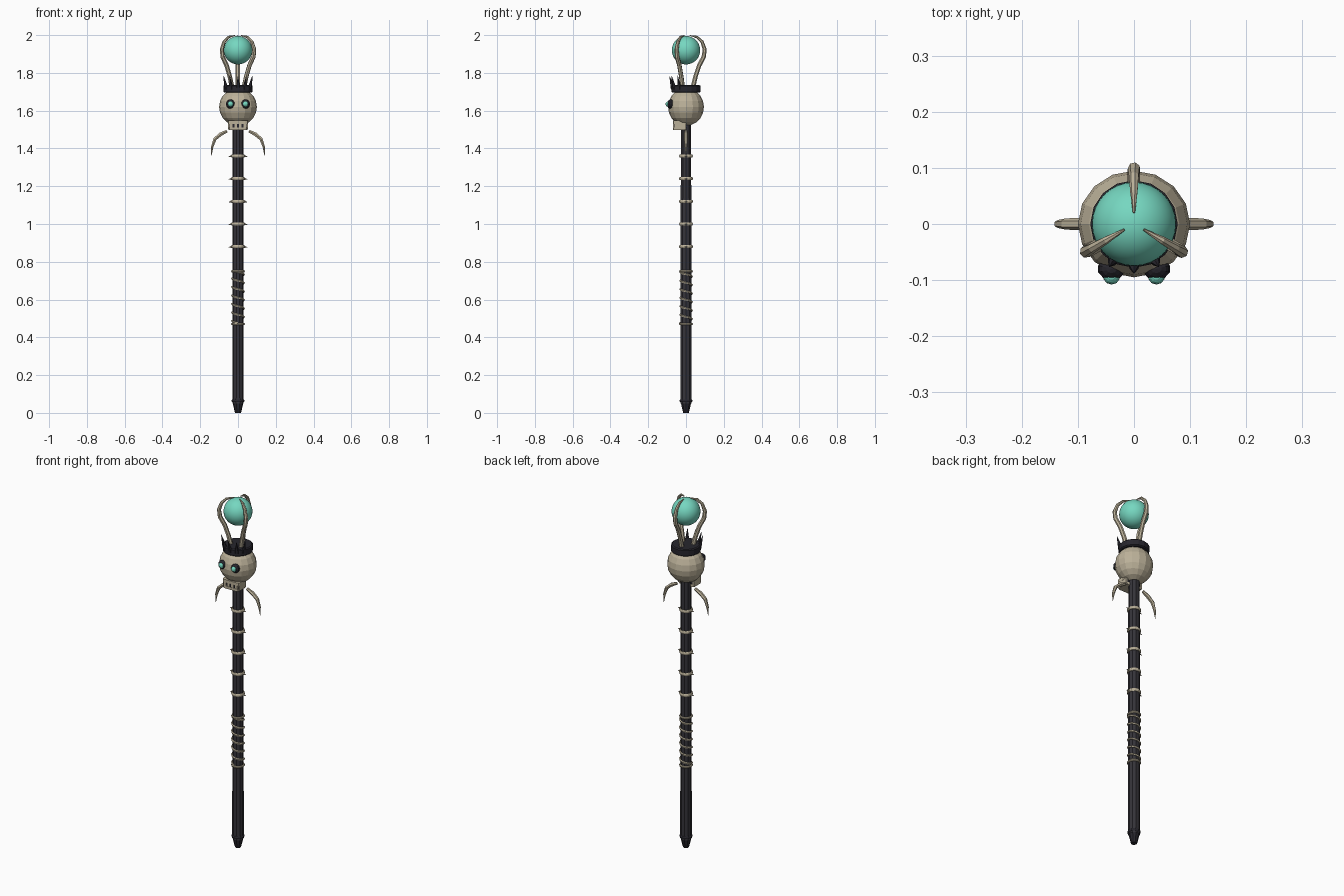
import bpy, bmesh, math
from mathutils import Vector, Matrix

if "Cube" in bpy.data.objects:
    bpy.data.objects.remove(bpy.data.objects["Cube"])

def mat(name, rgb):
    m = bpy.data.materials.new(name)
    m.diffuse_color = (*rgb, 1)
    m.use_nodes = True
    m.node_tree.nodes["Principled BSDF"].inputs["Base Color"].default_value = m.diffuse_color
    return m

BONE = mat("bone", (0.50, 0.44, 0.32))
WOOD = mat("dark_wood", (0.036, 0.034, 0.042))
IRON = mat("black_iron", (0.020, 0.019, 0.026))
TEAL = mat("teal_glow", (0.18, 0.68, 0.53))

def finish(name, bm, material, smooth=False):
    bmesh.ops.recalc_face_normals(bm, faces=bm.faces)
    me = bpy.data.meshes.new(name)
    bm.to_mesh(me)
    bm.free()
    me.materials.append(material)
    for p in me.polygons:
        p.use_smooth = smooth
    ob = bpy.data.objects.new(name, me)
    bpy.context.collection.objects.link(ob)
    return ob

def lathe(name, profile, sides, material, closed=False):
    """Revolve (radius, z) points about the z axis."""
    bm = bmesh.new()
    rings = [[bm.verts.new((r * math.cos(2 * math.pi * i / sides), r * math.sin(2 * math.pi * i / sides), z))
              for i in range(sides)] for r, z in profile]
    pairs = list(zip(rings, rings[1:])) + ([(rings[-1], rings[0])] if closed else [])
    for a, b in pairs:
        for i in range(sides):
            j = (i + 1) % sides
            bm.faces.new((a[i], a[j], b[j], b[i]))
    if not closed:
        bm.faces.new(rings[0])
        bm.faces.new(rings[-1])
    return finish(name, bm, material)

def sweep(name, points, radii, sides, material):
    """Tapered tube along a path."""
    bm = bmesh.new()
    pts = [Vector(p) for p in points]
    rings = []
    for i, p in enumerate(pts):
        t = (pts[min(i + 1, len(pts) - 1)] - pts[max(i - 1, 0)]).normalized()
        out = Vector((-p.y, p.x, 0)).normalized()      # sideways from the staff axis
        u = (out - t * out.dot(t)).normalized()
        v = t.cross(u)
        rings.append([bm.verts.new(p + radii[i] * (u * math.cos(a) + v * math.sin(a)))
                      for a in (2 * math.pi * k / sides for k in range(sides))])
    for a, b in zip(rings, rings[1:]):
        for i in range(sides):
            j = (i + 1) % sides
            bm.faces.new((a[i], a[j], b[j], b[i]))
    bm.faces.new(rings[0])
    bm.faces.new(rings[-1])
    return finish(name, bm, material)

def ball(name, centre, scale, seg, rings, material, smooth=False):
    bm = bmesh.new()
    m = Matrix.Translation(centre) @ Matrix.Diagonal((*scale, 1))
    bmesh.ops.create_uvsphere(bm, u_segments=seg, v_segments=rings, radius=1, matrix=m)
    return finish(name, bm, material, smooth)

def box(name, centre, size, material, bevel=0):
    bm = bmesh.new()
    bmesh.ops.create_cube(bm, size=1, matrix=Matrix.Translation(centre) @ Matrix.Diagonal((*size, 1)))
    if bevel:
        bmesh.ops.bevel(bm, geom=[e for e in bm.edges if abs(e.verts[0].co.z - e.verts[1].co.z) > 1e-4],
                        offset=bevel, segments=2, profile=0.5, affect='EDGES')
    return finish(name, bm, material)

def spike(name, base, tip, radius, sides, material):
    bm = bmesh.new()
    d = Vector(tip) - Vector(base)
    m = Matrix.Translation((Vector(base) + Vector(tip)) / 2) @ d.to_track_quat('Z', 'Y').to_matrix().to_4x4()
    bmesh.ops.create_cone(bm, cap_ends=True, segments=sides, radius1=radius, radius2=0.0005,
                          depth=d.length, matrix=m)
    return finish(name, bm, material)

def polar(r, deg, z):
    a = math.radians(deg)
    return (r * math.cos(a), r * math.sin(a), z)

def band(name, z, r, h, material):
    return lathe(name, [(0.026, z - h), (r - 0.003, z - h), (r, z - h / 3), (r, z + h / 3),
                        (r - 0.003, z + h), (0.026, z + h)], 12, material, True)

# Shaft and foot
lathe("shaft", [(0.030, 0.05), (0.029, 1.54)], 10, WOOD)
lathe("foot_tip", [(0.016, 0.0), (0.029, 0.055), (0.029, 0.06)], 10, IRON)
band("foot_band", 0.065, 0.034, 0.007, IRON)

# Grip wrapping with end bands
turns, n = 6, 72
sweep("grip_wrap", [polar(0.031, -90 - 360 * turns * i / n, 0.475 + 0.27 * i / n) for i in range(n + 1)],
      [0.0055] * (n + 1), 5, BONE)
for z in (0.47, 0.75):
    band("grip_band", z, 0.036, 0.006, BONE)

# Bone rings with side thorns
for z in (0.88, 1.0, 1.12, 1.24, 1.36):
    band("bone_ring", z, 0.036, 0.008, BONE)
    for s in (-1, 1):
        spike("ring_thorn", (s * 0.030, 0, z), (s * 0.051, 0, z - 0.004), 0.007, 6, BONE)

# Skull, jaw and teeth
ball("skull", (0, 0, 1.62), (0.1, 0.095, 0.1), 16, 10, BONE)
box("upper_jaw", (0, -0.034, 1.538), (0.106, 0.072, 0.018), BONE, 0.012)
box("mouth", (0, -0.033, 1.52), (0.092, 0.062, 0.03), IRON)
box("lower_jaw", (0, -0.034, 1.504), (0.098, 0.072, 0.014), BONE, 0.012)
for x in (-0.036, -0.012, 0.012, 0.036):
    box("tooth", (x, -0.064, 1.52), (0.015, 0.010, 0.024), BONE)
for s in (-1, 1):
    box("jaw_hinge", (s * 0.047, -0.030, 1.52), (0.010, 0.06, 0.036), BONE)
    # Eyes
    ball("eye_socket", (s * 0.04, -0.080, 1.635), (0.025, 0.020, 0.025), 10, 8, IRON)
    ball("eye", (s * 0.04, -0.094, 1.635), (0.015, 0.014, 0.015), 10, 8, TEAL)
    # Hanging side tusks
    sweep("side_tusk", [(s * 0.058, 0, 1.492), (s * 0.092, 0, 1.475), (s * 0.122, 0, 1.45),
                        (s * 0.136, 0, 1.41), (s * 0.141, 0, 1.362)],
          [0.008, 0.011, 0.010, 0.007, 0.001], 6, BONE)

# Crown: band and front spikes
lathe("crown_band", [(0.072, 1.695), (0.078, 1.70), (0.078, 1.73), (0.072, 1.735)], 16, IRON)
for k in range(-2, 3):
    a = -90 + 30 * k
    spike("crown_spike", polar(0.070, a, 1.715), polar(0.088, a, 1.785), 0.013, 5, IRON)

# Orb held by three claws
ball("orb", (0, 0, 1.92), (0.075, 0.075, 0.075), 32, 20, TEAL, True)
claw = [(0.036, 1.72), (0.050, 1.78), (0.070, 1.84), (0.094, 1.885), (0.099, 1.925),
        (0.085, 1.965), (0.058, 1.990), (0.020, 1.998)]
for a in (90, 210, 330):
    sweep("claw", [polar(r, a, z) for r, z in claw],
          [0.013, 0.012, 0.012, 0.012, 0.011, 0.009, 0.007, 0.002], 7, BONE)
